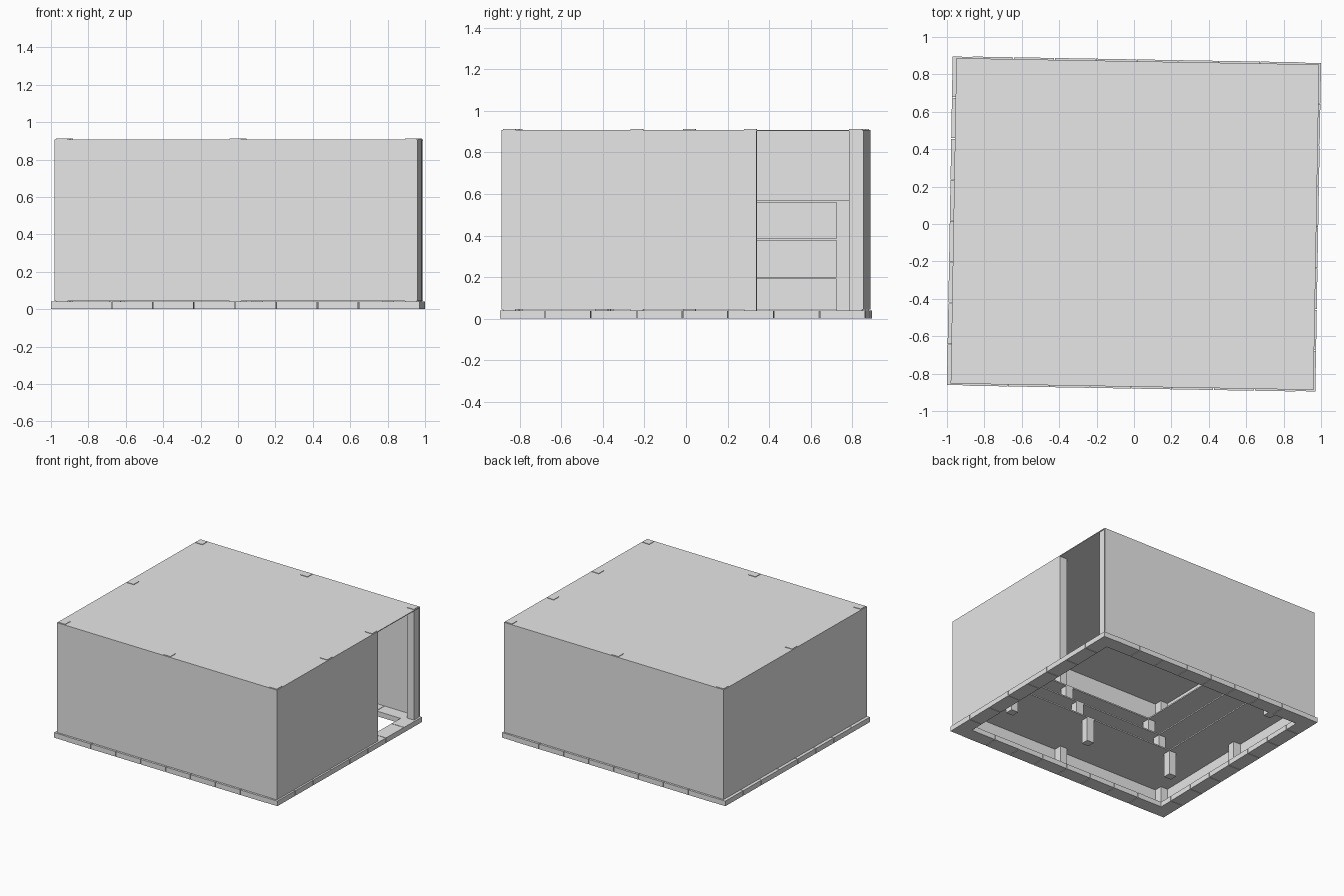
import bpy
import math
from mathutils import Matrix

if "Cube" in bpy.data.objects:
    bpy.data.objects.remove(bpy.data.objects["Cube"])

TURN = Matrix.Rotation(math.radians(-1), 4, "Z")  # the building stands slightly askew

grey = bpy.data.materials.new("plain_grey")
grey.use_nodes = True
grey.diffuse_color = (0.8, 0.8, 0.8, 1)
grey.node_tree.nodes["Principled BSDF"].inputs["Base Color"].default_value = (0.8, 0.8, 0.8, 1)


def box(name, xs, ys, zs):
    """Box between pairs of limits on each axis."""
    bpy.ops.mesh.primitive_cube_add(size=1)
    ob = bpy.context.object
    ob.name = name
    spans = (xs, ys, zs)
    size = [b - a for a, b in spans]
    mid = [(a + b) / 2 for a, b in spans]
    ob.data.transform(TURN @ Matrix.Translation(mid) @ Matrix.Diagonal((*size, 1)))
    ob.data.materials.append(grey)
    return ob


def pillar(name, x, y, width, zs):
    h = width / 2
    return box(name, (x - h, x + h), (y - h, y + h), zs)


# Foundation ring of laid blocks
HX, HY, BLOCK, WIDE, BASE, GAP = 0.985, 0.88, 0.22, 0.11, 0.04, 0.002
for i in range(8):
    a = -HY + i * BLOCK
    span = (a + GAP, a + BLOCK - GAP)
    box("foundation_left", (HX - WIDE, HX), span, (0, BASE))
    box("foundation_right", (-HX, WIDE - HX), span, (0, BASE))
    box("foundation_front", span, (-HY, WIDE - HY), (0, BASE))
    box("foundation_back", span, (HY - WIDE, HY), (0, BASE))

# Wall panels, with a doorway near the back of one side
X0, X1, Y, T = -0.965, 0.975, 0.87, 0.006
DOOR, TOP = 0.357, 0.908
WALL_Z = (BASE + 0.004, TOP)
box("front_wall", (X0, X1), (-Y, T - Y), WALL_Z)
box("back_wall", (X0, X1), (Y - T, Y), WALL_Z)
box("right_wall", (X0, X0 + T), (T - Y, Y - T), WALL_Z)
box("left_wall", (X1 - T, X1), (T - Y, DOOR), WALL_Z)
box("roof", (X0, X1), (-Y, Y), (TOP - T, TOP))

# Posts inside the walls
POST = 0.062
px0, px1 = X0 + T + POST / 2, X1 - T - POST / 2
py = Y - T - POST / 2
POST_Z = (BASE, TOP + 0.004)
for y in (-py, -0.22, DOOR - POST / 2, py):
    pillar("left_post", px1, y, POST, POST_Z)
for y in (-py, 0, py):
    pillar("right_post", px0, y, POST, POST_Z)
for y in (-py, py):
    pillar("middle_post", 0, y, POST, POST_Z)

# L-shaped shelving: stepped along the front, level along the side
LEG, THICK, SIDE_EDGE = 0.062, 0.01, -0.62
floor = 0
for z, edge in ((0.2, -0.36), (0.385, -0.48), (0.57, -0.6)):
    box("front_shelf", (SIDE_EDGE, 0.85), (T - Y, edge), (z - THICK, z))
    box("side_shelf", (X0 + T, SIDE_EDGE), (T - Y, 0.8), (z - THICK, z))
    for x in (0.81, 0.11, SIDE_EDGE - LEG / 2):
        pillar("front_shelf_leg", x, edge - LEG / 2, LEG, (floor, z - THICK))
    pillar("side_shelf_leg", SIDE_EDGE - LEG / 2, 0.745, LEG, (floor, z - THICK))
    floor = z
